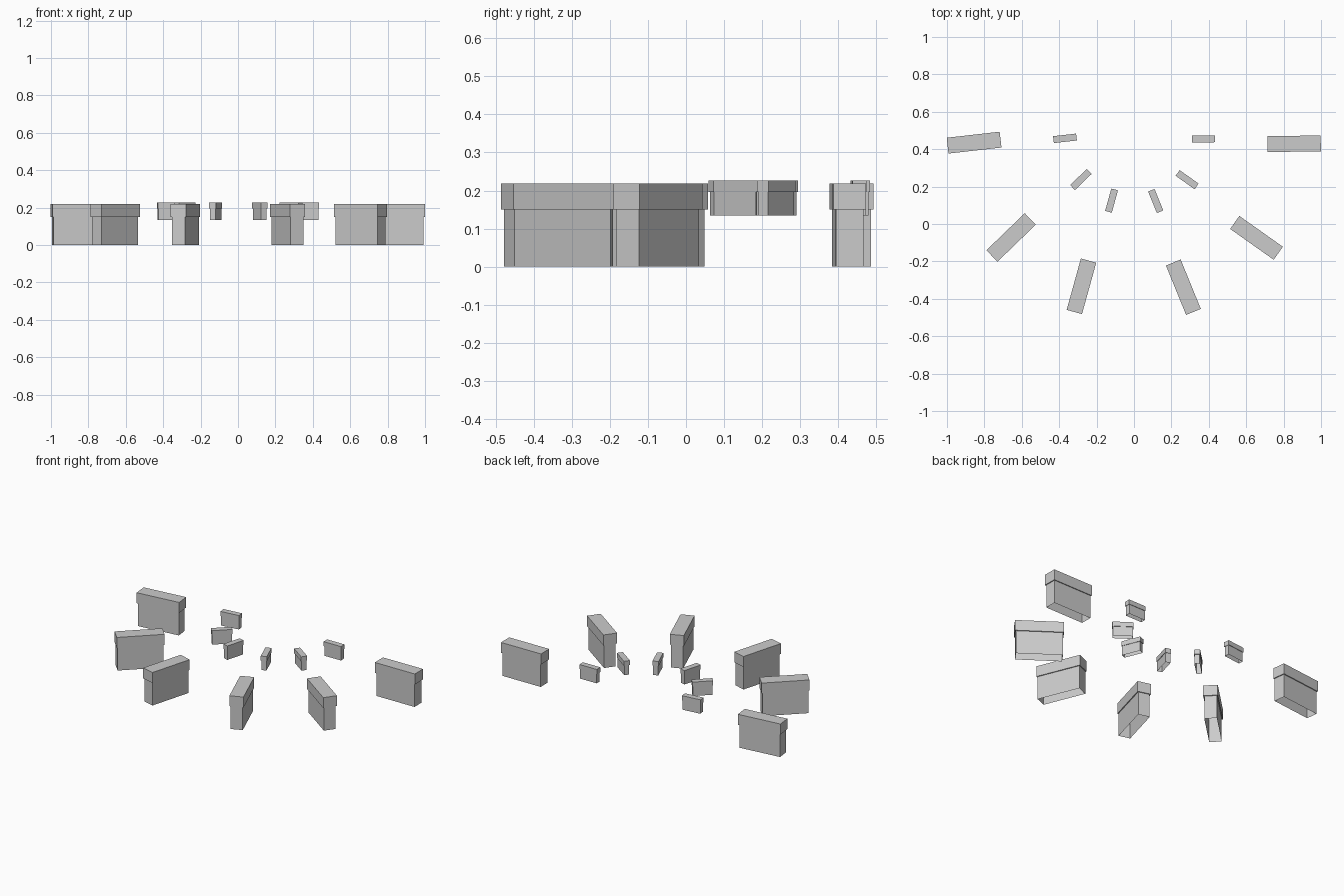
import bpy, bmesh
from math import radians

if "Cube" in bpy.data.objects:
    bpy.data.objects.remove(bpy.data.objects["Cube"])


def lidded_box(name, x, y, angle, length, width, z0, z_lid, z1, lip):
    """Open-bottomed box with a slightly overhanging lid."""
    bm = bmesh.new()
    rings = []
    for z, inset in ((z0, lip), (z_lid, lip), (z_lid, 0), (z1, 0)):
        a, b = length / 2 - inset, width / 2 - inset
        rings.append([bm.verts.new((sx * a, sy * b, z))
                      for sx, sy in ((-1, -1), (1, -1), (1, 1), (-1, 1))])
    for lo, hi in zip(rings, rings[1:]):
        for i in range(4):
            j = (i + 1) % 4
            bm.faces.new((lo[i], lo[j], hi[j], hi[i]))
    bm.faces.new(rings[-1])
    mesh = bpy.data.meshes.new(name)
    bm.to_mesh(mesh)
    bm.free()
    ob = bpy.data.objects.new(name, mesh)
    ob.location = (x, y, 0)
    ob.rotation_euler.z = radians(angle)
    bpy.context.collection.objects.link(ob)


# Outer arc of large boxes: x, y, angle
large = [(-0.855, 0.435, 6.5), (-0.657, -0.072, 44), (-0.281, -0.333, 74.5),
         (0.264, -0.338, -67.8), (0.655, -0.074, -35.3), (0.856, 0.429, 0.6)]
for x, y, ang in large:
    lidded_box("large_box", x, y, ang, 0.285, 0.085, 0.0, 0.15, 0.218, 0.006)

# Inner arc of small raised boxes
small = [(-0.369, 0.458, 6.5), (-0.284, 0.238, 44), (-0.120, 0.125, 74.5),
         (0.116, 0.123, -67.8), (0.284, 0.237, -35.3), (0.372, 0.455, 0.6)]
for x, y, ang in small:
    lidded_box("small_box", x, y, ang, 0.124, 0.037, 0.134, 0.196, 0.226, 0.003)
